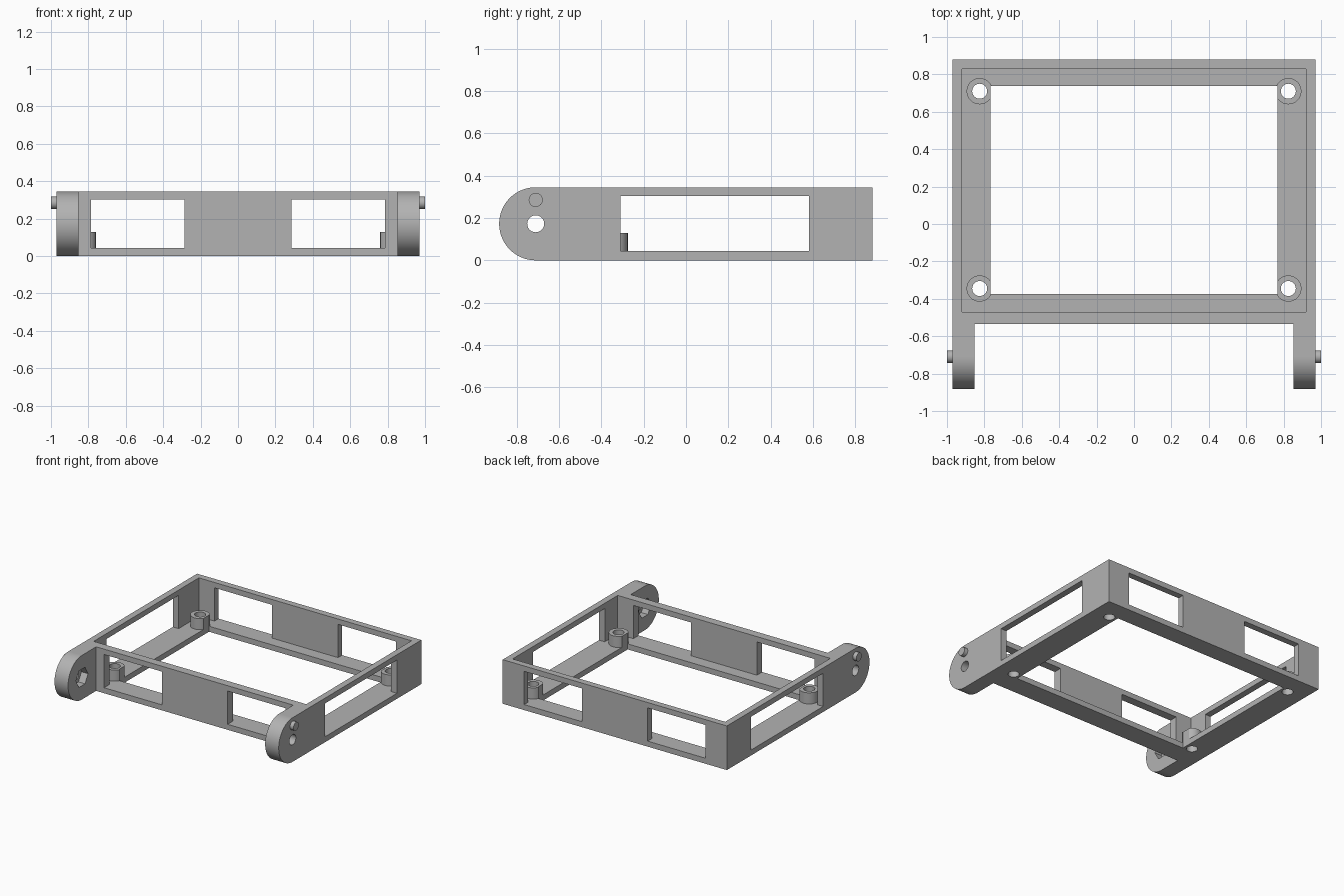
import bpy
import math
from mathutils import Matrix, Vector

cube = bpy.data.objects.get("Cube")
if cube:
    bpy.data.objects.remove(cube, do_unlink=True)

# Single grey plastic
GREY = (0.45, 0.45, 0.45, 1.0)
grey = bpy.data.materials.new("grey plastic")
grey.use_nodes = True
grey.diffuse_color = GREY
grey.node_tree.nodes["Principled BSDF"].inputs["Base Color"].default_value = GREY

HEIGHT = 0.345
MID = HEIGHT / 2
EAR_Y = -0.71
FLOOR = 0.043


def finish(name):
    ob = bpy.context.object
    ob.name = name
    ob.data.materials.clear()
    ob.data.materials.append(grey)
    return ob


def box(name, x0, x1, y0, y1, z0, z1):
    bpy.ops.mesh.primitive_cube_add(size=1)
    ob = finish(name)
    size = Matrix.Diagonal((x1 - x0, y1 - y0, z1 - z0, 1))
    centre = Vector(((x0 + x1) / 2, (y0 + y1) / 2, (z0 + z1) / 2))
    ob.data.transform(Matrix.Translation(centre) @ size)
    return ob


def cylinder(name, centre, radius, length, axis="Z", sides=48):
    bpy.ops.mesh.primitive_cylinder_add(vertices=sides, radius=radius, depth=length)
    ob = finish(name)
    turn = Matrix.Rotation(math.pi / 2, 4, "Y") if axis == "X" else Matrix()
    ob.data.transform(Matrix.Translation(centre) @ turn)
    return ob


def combine(target, tool, operation):
    mod = target.modifiers.new("combine", "BOOLEAN")
    mod.operation = operation
    mod.solver = "EXACT"
    mod.object = tool
    bpy.context.view_layer.objects.active = target
    bpy.ops.object.modifier_apply(modifier=mod.name)
    bpy.data.objects.remove(tool, do_unlink=True)


def cut(target, tool):
    combine(target, tool, "DIFFERENCE")


def add(target, tool):
    combine(target, tool, "UNION")


# Open tray
frame = box("frame", -0.97, 0.97, -0.535, 0.88, 0, HEIGHT)
cut(frame, box("cavity", -0.92, 0.92, -0.47, 0.83, FLOOR, 1))

# Hinge ears with rounded ends
for side in (-1, 1):
    x0, x1 = sorted((side * 0.853, side * 0.97))
    ear = box("ear", x0, x1, EAR_Y, -0.5, 0, HEIGHT)
    add(ear, cylinder("ear_end", ((x0 + x1) / 2, EAR_Y, MID), MID, x1 - x0, "X", 96))
    add(frame, ear)

# Screw bosses at the corners of the floor
corners = [(x, y) for x in (-0.825, 0.825) for y in (-0.345, 0.71)]
for x, y in corners:
    add(frame, cylinder("boss", (x, y, 0.075), 0.07, 0.11))

# Floor opening, which also trims the bosses flat
cut(frame, box("floor_opening", -0.767, 0.767, -0.375, 0.737, -1, 1))
for x, y in corners:
    cut(frame, cylinder("screw_hole", (x, y, 0), 0.04, 1))

# Windows through the front and back walls, then the side walls
for x in (-0.785, 0.285):
    cut(frame, box("end_window", x, x + 0.5, -0.6, -0.46, FLOOR, 0.303))
    cut(frame, box("end_window", x, x + 0.5, 0.82, 1, FLOOR, 0.303))
for x in (-0.95, 0.95):
    cut(frame, box("side_window", x - 0.04, x + 0.04, -0.31, 0.58, FLOOR, 0.303))

# Pivot holes with hexagonal nut pockets on the inner faces
for side in (-1, 1):
    cut(frame, cylinder("pivot_hole", (side * 0.91, EAR_Y, MID), 0.04, 0.3, "X"))
    cut(frame, cylinder("nut_pocket", (side * 0.85, EAR_Y, MID), 0.075, 0.12, "X", 6))

# Locating pins on the outer faces
pins = [cylinder(name, (side * 0.98, EAR_Y, 0.285), 0.033, 0.04, "X")
        for name, side in (("right_pin", -1), ("left_pin", 1))]

# Smooth the round surfaces, keep the edges crisp
bpy.ops.object.select_all(action="DESELECT")
for ob in [frame] + pins:
    ob.select_set(True)
bpy.context.view_layer.objects.active = frame
bpy.ops.object.shade_smooth_by_angle(angle=math.radians(30))
